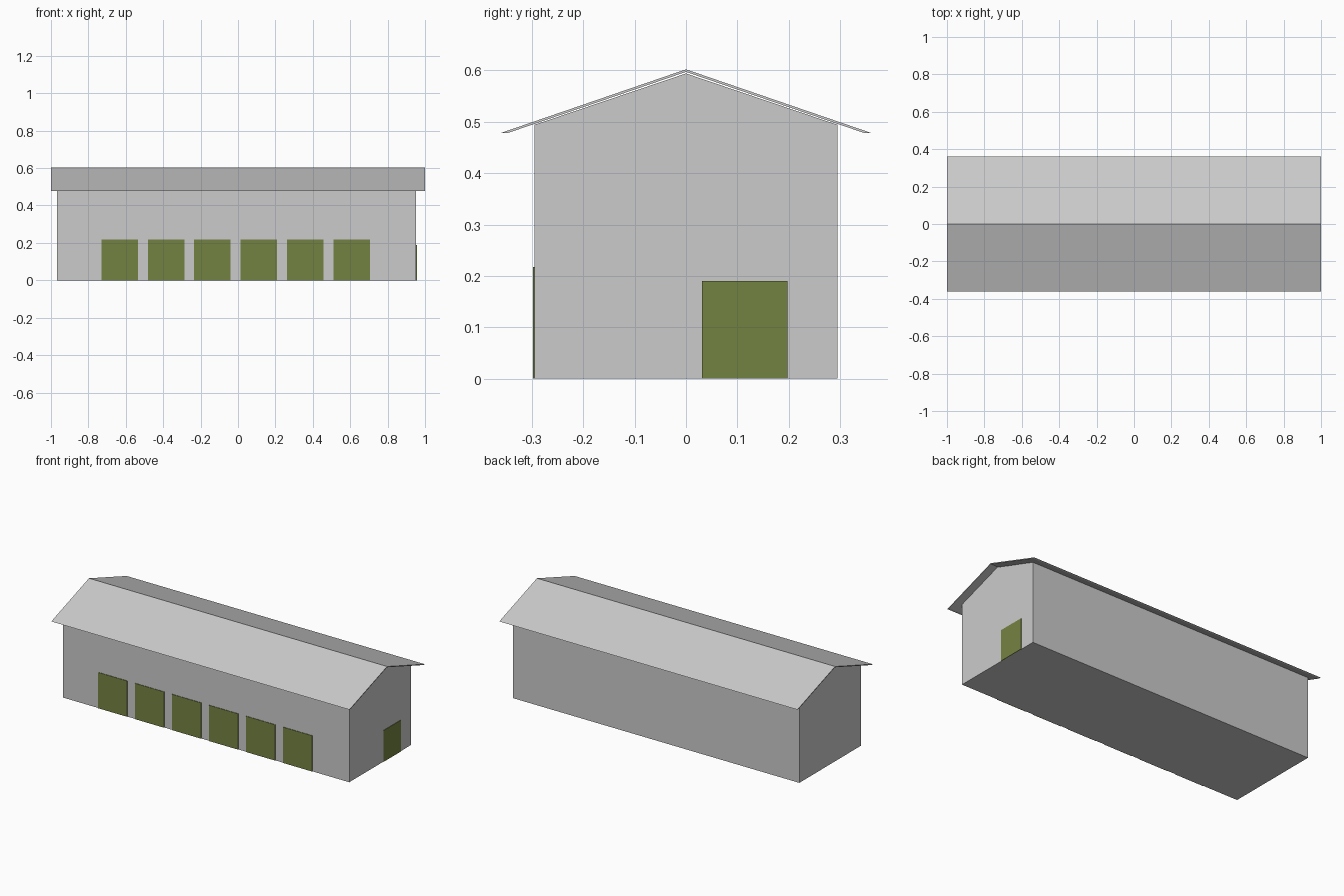
import bpy
import bmesh

default_cube = bpy.data.objects.get("Cube")
if default_cube:
    bpy.data.objects.remove(default_cube, do_unlink=True)


def make_material(name, colour):
    mat = bpy.data.materials.new(name)
    mat.use_nodes = True
    mat.diffuse_color = colour
    mat.node_tree.nodes["Principled BSDF"].inputs["Base Color"].default_value = colour
    return mat


grey = make_material("light grey", (0.6, 0.6, 0.6, 1))
olive = make_material("olive green", (0.175, 0.223, 0.054, 1))


def extrude_profile(name, profile, x_min, x_max, mat):
    """Sweep a closed (y, z) outline along x."""
    bm = bmesh.new()
    face = bm.faces.new([bm.verts.new((x_min, y, z)) for y, z in profile])
    swept = bmesh.ops.extrude_face_region(bm, geom=[face])
    moved = [g for g in swept["geom"] if isinstance(g, bmesh.types.BMVert)]
    bmesh.ops.translate(bm, verts=moved, vec=(x_max - x_min, 0, 0))
    bmesh.ops.recalc_face_normals(bm, faces=bm.faces)
    mesh = bpy.data.meshes.new(name)
    bm.to_mesh(mesh)
    bm.free()
    mesh.materials.append(mat)
    obj = bpy.data.objects.new(name, mesh)
    bpy.context.collection.objects.link(obj)
    return obj


def box(name, x, y, z, mat):
    return extrude_profile(name, [(y[0], z[0]), (y[1], z[0]), (y[1], z[1]), (y[0], z[1])],
                           x[0], x[1], mat)


# Gabled building body
WALL_Y, EAVE_Z, RIDGE_Z = 0.295, 0.494, 0.594
LEFT_END, RIGHT_END = -0.967, 0.953
extrude_profile("building_walls",
                [(-WALL_Y, 0), (WALL_Y, 0), (WALL_Y, EAVE_Z), (0, RIDGE_Z), (-WALL_Y, EAVE_Z)],
                LEFT_END, RIGHT_END, grey)

# Thin overhanging roof with level-cut eaves
extrude_profile("roof",
                [(-0.361, 0.478), (0, 0.602), (0.361, 0.478),
                 (0.347, 0.478), (0, 0.597), (-0.347, 0.478)],
                -1, 1, grey)

# Row of six front doors
for i in range(6):
    x = -0.73 + i * 0.248
    box(f"front_door_{i + 1}", (x, x + 0.195), (-WALL_Y - 0.003, -WALL_Y + 0.002),
        (0, 0.217), olive)

# Single door on the end wall
box("end_door", (RIGHT_END - 0.002, RIGHT_END + 0.003), (0.031, 0.198), (0, 0.19), olive)
